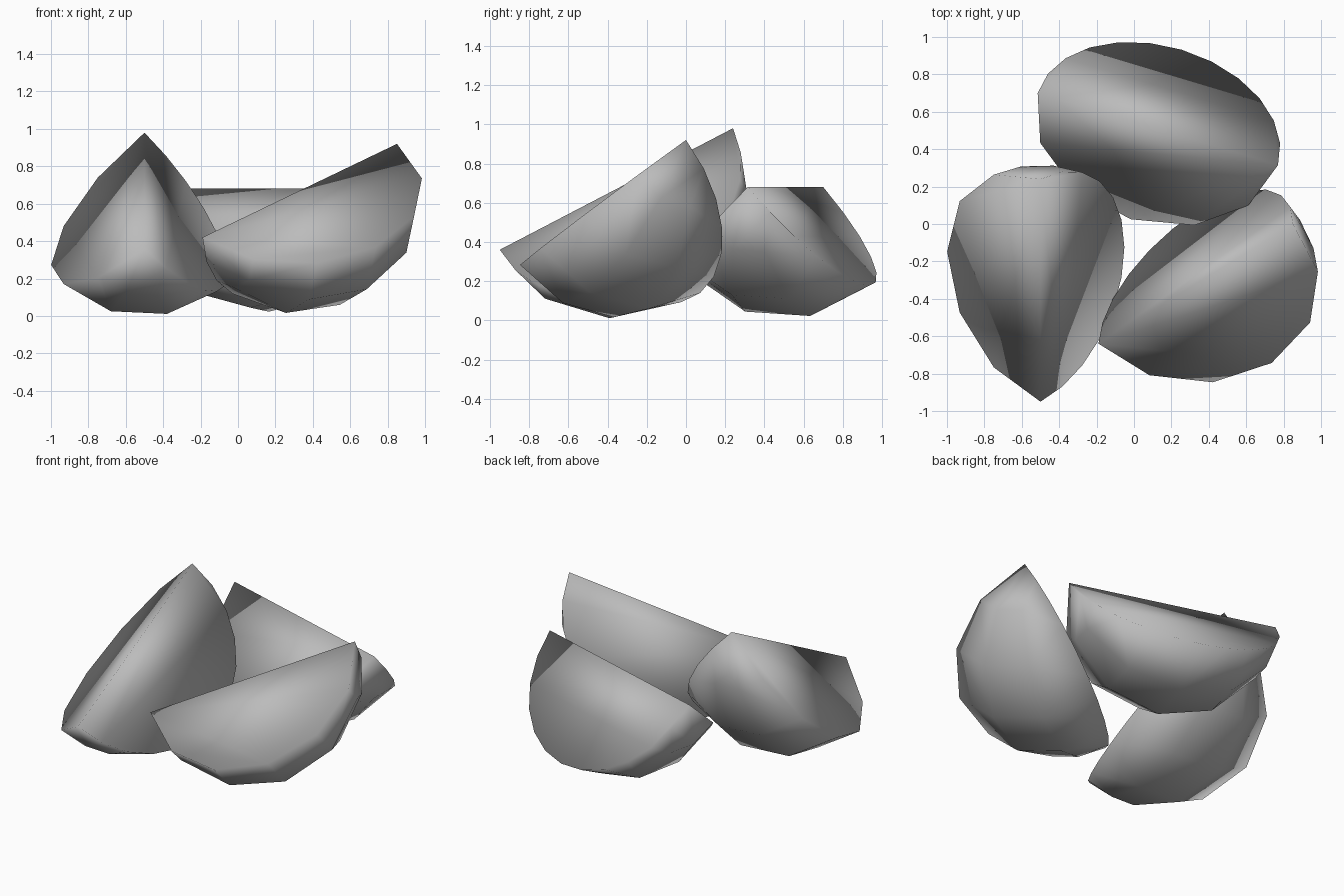
import bpy
import bmesh
from math import radians, sin, cos
from mathutils import Vector

cube = bpy.data.objects.get("Cube")
if cube:
    bpy.data.objects.remove(cube, do_unlink=True)

# One plain grey for everything
grey = bpy.data.materials.new("plain_grey")
grey.use_nodes = True
colour = (0.5, 0.5, 0.5, 1)
grey.diffuse_color = colour
grey.node_tree.nodes["Principled BSDF"].inputs["Base Color"].default_value = colour


def segment(name, start, end, rim):
    """Quarter-ball wedge: straight ridge from start to end, one flat side reaching rim."""
    start, end, rim = Vector(start), Vector(end), Vector(rim)
    centre = (start + end) / 2
    radius = (end - start).length / 2
    along = (end - start).normalized()
    out = rim - centre
    out = (out - along * out.dot(along)).normalized()
    across = along.cross(out)

    bm = bmesh.new()
    bm.verts.new(start)
    bm.verts.new(end)
    # Arcs from pole to pole; the last rim is twice as fine
    for turn in (0, 30, 60, 90):
        t = radians(turn)
        spoke = out * cos(t) + across * sin(t)
        step = 15 if turn == 90 else 30
        for angle in range(step, 180, step):
            p = radians(angle)
            bm.verts.new(centre + radius * (spoke * sin(p) - along * cos(p)))
    bmesh.ops.convex_hull(bm, input=bm.verts[:])
    # Merge the flat sides back into single faces
    bmesh.ops.dissolve_limit(bm, angle_limit=radians(1),
                             verts=bm.verts[:], edges=bm.edges[:])
    bmesh.ops.recalc_face_normals(bm, faces=bm.faces[:])
    for face in bm.faces:
        face.smooth = True

    mesh = bpy.data.meshes.new(name)
    bm.to_mesh(mesh)
    bm.free()
    mesh.materials.append(grey)
    bpy.context.collection.objects.link(bpy.data.objects.new(name, mesh))


# Three wedges leaning together
segment("right_segment", (-0.5, 0.24, 0.98), (-0.5, -0.95, 0.36), (-1.0, -0.15, 0.27))
segment("left_segment", (-0.19, -0.64, 0.42), (0.85, 0.0, 0.92), (0.75, -0.74, 0.37))
segment("back_segment", (-0.515, 0.7, 0.68), (0.77, 0.315, 0.68), (-0.02, 0.03, 0.24))
